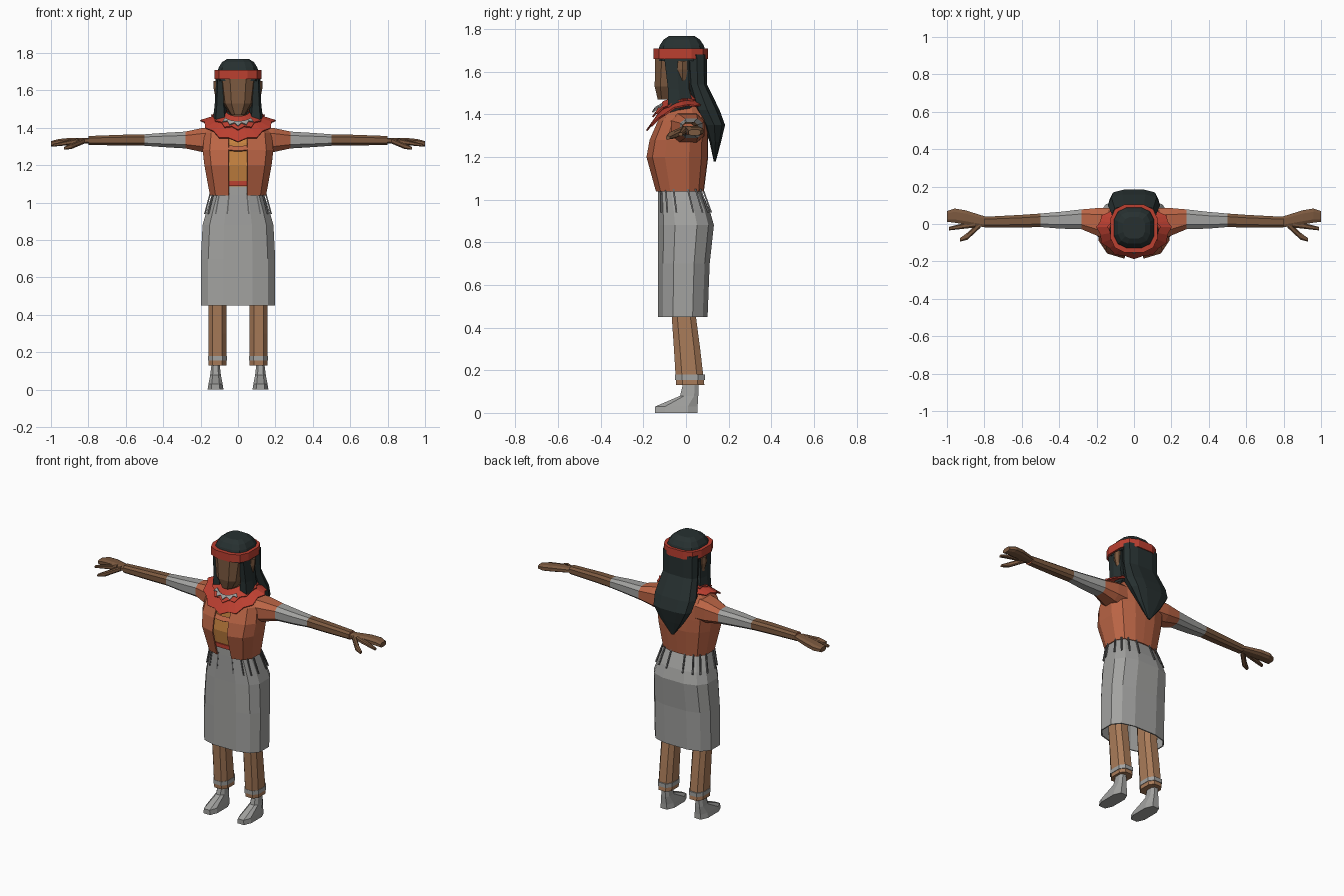
import bpy, bmesh
from math import sin, cos, pi, copysign
from mathutils import Vector

cube = bpy.data.objects.get("Cube")
if cube:
    bpy.data.objects.remove(cube, do_unlink=True)


def material(name, red, green, blue):
    mat = bpy.data.materials.new(name)
    mat.use_nodes = True
    mat.diffuse_color = (red, green, blue, 1)
    shader = mat.node_tree.nodes["Principled BSDF"]
    shader.inputs["Base Color"].default_value = mat.diffuse_color
    return mat


GREY = material("grey cloth", .36, .36, .35)
SKIN = material("brown skin", .2, .1, .05)
RUST = material("rust jacket", .5, .13, .06)
TAN = material("tan trousers", .4, .2, .1)
HAIR = material("dark hair", .02, .03, .03)
RED = material("red trim", .5, .05, .03)
GOLD = material("gold shirt", .55, .22, .05)
DARK = material("dark grey tassel", .14, .14, .14)


def skin_rows(name, rows, mats, closed=True, caps=True, segment_mats=None,
              mirror=False, thickness=0):
    """Join successive rows of points with faces and make an object of them."""
    bm = bmesh.new()
    verts = [[bm.verts.new(point) for point in row] for row in rows]
    count = len(rows[0])
    for segment, (low, high) in enumerate(zip(verts, verts[1:])):
        for j in range(count if closed else count - 1):
            k = (j + 1) % count
            face = bm.faces.new((low[j], low[k], high[k], high[j]))
            if segment_mats:
                face.material_index = segment_mats[segment]
    if closed and caps:
        bm.faces.new(verts[0])
        bm.faces.new(verts[-1])
    bmesh.ops.recalc_face_normals(bm, faces=bm.faces)
    mesh = bpy.data.meshes.new(name)
    bm.to_mesh(mesh)
    bm.free()
    for mat in mats:
        mesh.materials.append(mat)
    ob = bpy.data.objects.new(name, mesh)
    bpy.context.collection.objects.link(ob)
    if thickness:
        solid = ob.modifiers.new("Thickness", "SOLIDIFY")
        solid.thickness, solid.offset = thickness, 0
    if mirror:
        ob.modifiers.new("Mirror", "MIRROR")


def ring(centre, side, forward, count):
    """Rounded box outline spanned by two half axes."""
    def soften(value):
        return copysign(abs(value) ** .7, value)
    angles = [2 * pi * (i + .5) / count for i in range(count)]
    return [centre + side * soften(sin(a)) - forward * soften(cos(a)) for a in angles]


def level(z, width, front, back, x=0, count=12):
    """Horizontal outline from its half width, front and back."""
    return ring(Vector((x, (front + back) / 2, z)), Vector((width, 0, 0)),
                Vector((0, (back - front) / 2, 0)), count)


def body(name, rows, mat, x=0, count=12, **options):
    """Upright form; one standing off the centre line is mirrored."""
    skin_rows(name, [level(*row, x, count) for row in rows], [mat], mirror=x > 0, **options)


def band(name, low, high, width, front, back, mat, **options):
    body(name, [(z, width, front, back) for z in (low, high)], mat, **options)


def limb(name, rows, mats, flatness, **options):
    """Sideways form from rows of x, y and radius, drooping towards its tip."""
    rings = []
    for x, y, radius in rows:
        z = 1.335 + .4 * min(0, y) - .02 * x ** 9
        rings.append(ring(Vector((x, y, z)), Vector((0, radius, 0)),
                          Vector((0, 0, radius * flatness)), 8))
    skin_rows(name, rings, mats, mirror=True, **options)


# Skirt, hem stripe and tassels
FRONT = -.13
skirt_shape = [(.45, .2, .1), (.7, .2, .11), (.88, .19, .13), (.95, .17, .11),
               (1.04, .14, .07), (1.1, .14, .07)]
body("skirt", [(z, width, FRONT, back) for z, width, back in skirt_shape], GREY,
     caps=False, thickness=.008)
band("hem_stripe", .54, .56, .203, -.133, .107, RED, caps=False)
tassel_tops = level(1.05, .15, FRONT, .08, count=16)
tassel_ends = level(.94, .18, FRONT, .12, count=16)
for number, (top, end) in enumerate(zip(tassel_tops, tassel_ends)):
    if top.x > 0:
        across, deep = Vector((.005, 0, 0)), Vector((0, .005, 0))
        skin_rows(f"tassel_{number + 1}", [ring(p, across, deep, 4) for p in (top, end)],
                  [DARK], mirror=True)

# Trousers, cuffs and shoes
body("trouser_leg", [(.13, .05, -.05, .09), (.3, .05, -.06, .07), (.45, .05, -.07, .05),
                     (.6, .05, -.08, .06)], TAN, x=.11, count=8)
band("trouser_cuff", .155, .18, .053, -.055, .092, GREY, x=.11, count=8)
body("shoe", [(0, .045, -.15, .06), (.03, .04, -.15, .06), (.08, .03, -.03, .06),
              (.16, .02, -.01, .06)], GREY, x=.12, count=8)

# Shirt and belt
body("shirt", [(1.06, .13, FRONT, .06), (1.2, .15, -.15, .08), (1.32, .14, FRONT, .08),
               (1.43, .06, -.08, .05)], GOLD)
band("belt", 1.09, 1.115, .14, -.145, .075, RED)

# Jacket, left open down the front
jacket_rows = []
for z, width, front, back in [(1.04, .15, -.14, .08), (1.2, .18, -.185, .1),
                              (1.28, .19, -.17, .1), (1.37, .18, -.13, .1),
                              (1.44, .1, -.07, .07)]:
    half = [point for point in level(z, width, front, back) if point.x > 0]
    half[0].x = .05
    jacket_rows.append(half + [Vector((0, back, z))])
skin_rows("jacket", jacket_rows, [RUST], closed=False, mirror=True, thickness=.008)

# Arms and hands
limb("arm", [(.11, 0, .09), (.19, .01, .08), (.28, .025, .056), (.4, .02, .047),
             (.5, .02, .038), (.6, .015, .036), (.8, .01, .03)], [RUST, GREY, SKIN],
     flatness=.85, segment_mats=[0, 0, 1, 1, 2, 2])
limb("palm", [(.79, .01, .03), (.9, .035, .04), (.96, .045, .04), (1, .04, .03)], [SKIN],
     flatness=.5)
limb("index_finger", [(.85, 0, .02), (.99, -.025, .01)], [SKIN], flatness=.8)
limb("thumb", [(.82, 0, .02), (.89, -.065, .02), (.93, -.085, .01)], [SKIN], flatness=.8)


# Layered shoulder collar
def drape(angle, reach, lift):
    """Point on the collar cone, from the neck at reach 0 to the rim at 1."""
    x, y = sin(angle), -cos(angle)
    front = max(0, -y)
    neck = Vector((.065 * x, .07 * y - .015, 1.47 - .03 * front))
    rim = Vector((.195 * x, (.155 if front else .115) * y - .015, 1.43 - .11 * front ** 1.5))
    return neck.lerp(rim, reach) + Vector((0, -lift * front, lift))


def tier(name, start, end, lift, mat, spread=pi, steps=24, notch=.13):
    angles = [spread * (2 * k / steps - 1) for k in range(steps + 1)]
    skin_rows(name, [[drape(a, start, lift) for a in angles],
                     [drape(a, end - notch * (k % 2), lift) for k, a in enumerate(angles)]],
              [mat], closed=False, thickness=.008)


tier("collar_lower", .2, 1.05, .01, RED)
tier("collar_upper", 0, .6, .02, RED)
tier("necklace", .3, .5, .03, GREY, spread=.7, steps=8)
tier("neckline", 1, 1.2, -.02, RUST, spread=.3, steps=6, notch=0)

# Neck, head and ears
body("neck", [(1.38, .05, -.08, .04), (1.52, .05, -.08, .03)], SKIN, count=8)
band("choker", 1.42, 1.45, .06, -.085, .045, RED)
body("head", [(1.47, .04, -.135, 0), (1.53, .08, -.15, .04), (1.68, .1, -.15, .09)], SKIN,
     count=10)
body("ear", [(1.56, .02, -.03, 0), (1.61, .03, -.045, .01), (1.65, .03, -.04, .01)], SKIN,
     x=.1, count=6)

# Domed hair, headband, long back hair and side locks
dome = []
for k in range(5):
    angle = k * pi / 10
    size = .12 * cos(angle) ** .6
    dome.append((1.65 + .125 * sin(angle), size, -.02 - size, size - .02))
body("hair_crown", dome, HAIR)
band("headband", 1.66, 1.71, .13, -.155, .107, RED)
body("hair_back", [(1.68, .12, 0, .1), (1.54, .12, .01, .1), (1.42, .14, .04, .16),
                   (1.35, .13, .08, .185), (1.27, .08, .11, .165), (1.18, .01, .13, .14)],
     HAIR, count=10)
body("hair_side_lock", [(1.68, .02, -.11, .02), (1.52, .03, -.09, .02),
                        (1.44, .04, -.09, .04), (1.37, .01, -.09, -.06)], HAIR, x=.095, count=6)
